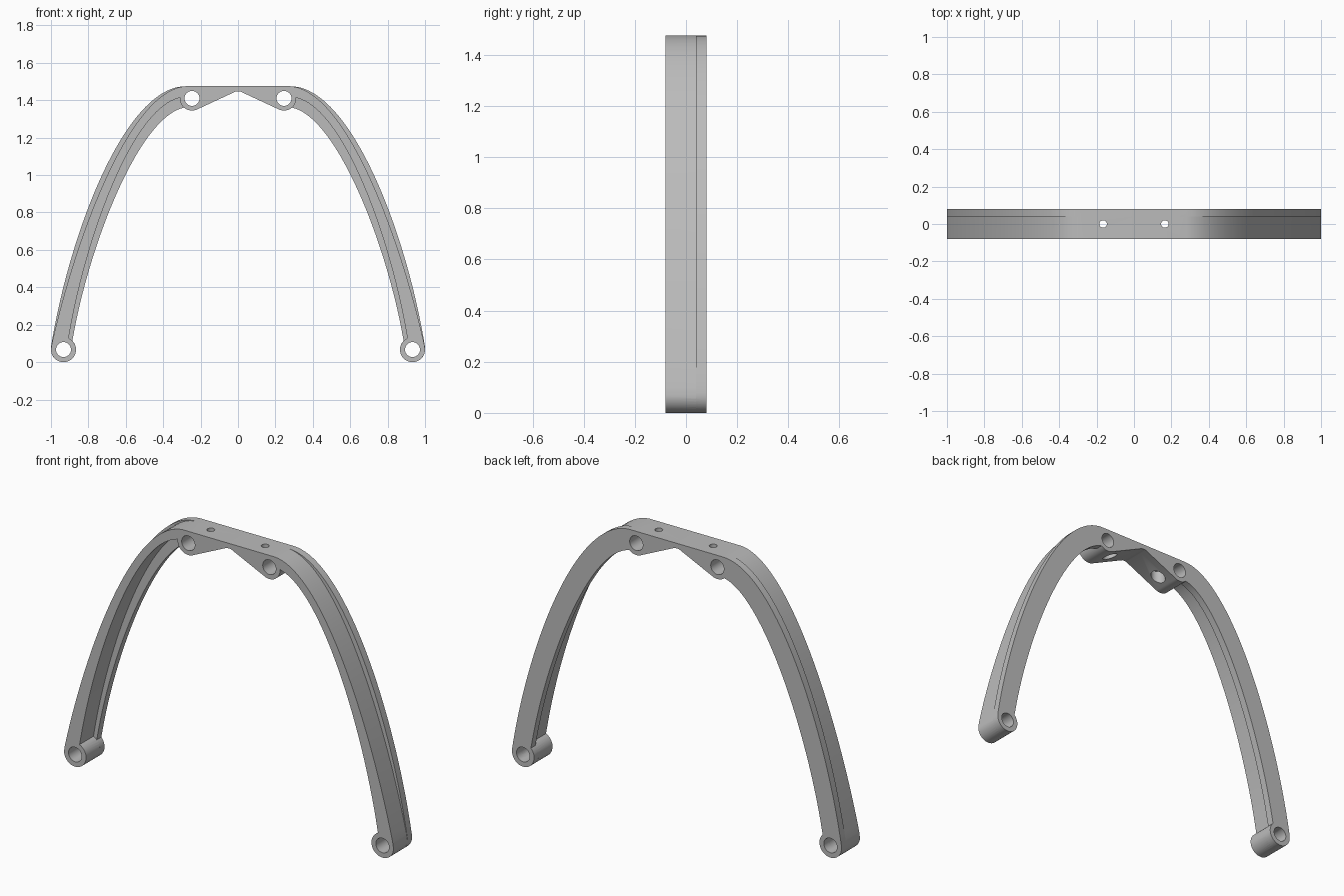
import bpy, bmesh
from math import radians, cos, sin
from mathutils import Matrix, Vector
from mathutils.geometry import interpolate_bezier

if "Cube" in bpy.data.objects:
    bpy.data.objects.remove(bpy.data.objects["Cube"])

grey = bpy.data.materials.new("plain grey")
grey.use_nodes = True
grey.diffuse_color = (0.5, 0.5, 0.5, 1)
grey.node_tree.nodes["Principled BSDF"].inputs["Base Color"].default_value = (0.5, 0.5, 0.5, 1)

TOP = 1.475
FOOT, FOOT_R = (0.933, 0.067), 0.067
SHOULDER, SHOULDER_R = (0.246, 1.41), 0.065
BORE_R = 0.04


def arc(centre, radius, start, end, steps=24):
    angles = [radians(start + (end - start) * i / steps) for i in range(steps + 1)]
    return [(centre[0] + radius * cos(a), centre[1] + radius * sin(a)) for a in angles]


def bezier(*points, steps=40):
    p = [Vector(q) for q in points]
    return [tuple(v) for v in interpolate_bezier(*p, steps)]


def arch_outline(outer, inner, foot_end, shoulder_start):
    """Half outline from the top centre round to the notch, then mirrored."""
    half = [(0, TOP)] + bezier(*outer)
    half += arc(FOOT, FOOT_R, 0, foot_end)
    half += bezier(*inner)[1:-1]
    half += arc(SHOULDER, SHOULDER_R, shoulder_start, -114)
    half += [(0.012, 1.447), (0, 1.447)]
    return half + [(-x, z) for x, z in reversed(half[1:-1])]


def layer(name, outline, y_front, y_back):
    """Filled outline with four bores, extruded along y."""
    curve = bpy.data.curves.new(name, "CURVE")
    curve.dimensions, curve.fill_mode = "2D", "BOTH"
    curve.extrude = (y_back - y_front) / 2
    loops = [outline]
    for cx, cz in (FOOT, SHOULDER):
        for side in (-1, 1):
            loops.append(arc((side * cx, cz), BORE_R, 0, 360, 40)[:-1])
    for loop in loops:
        spline = curve.splines.new("POLY")
        spline.points.add(len(loop) - 1)
        for point, (x, z) in zip(spline.points, loop):
            point.co = (x, z, 0, 1)
        spline.use_cyclic_u = True
    temp = bpy.data.objects.new(name + "_curve", curve)
    bpy.context.collection.objects.link(temp)
    bpy.context.view_layer.update()
    mesh = bpy.data.meshes.new_from_object(temp.evaluated_get(bpy.context.evaluated_depsgraph_get()))
    bpy.data.objects.remove(temp)
    mesh.transform(Matrix.Translation((0, (y_front + y_back) / 2, 0)) @ Matrix.Rotation(radians(90), 4, "X"))
    bm = bmesh.new()
    bm.from_mesh(mesh)
    bmesh.ops.remove_doubles(bm, verts=bm.verts, dist=0.0002)
    bmesh.ops.recalc_face_normals(bm, faces=bm.faces)
    bm.to_mesh(mesh)
    bm.free()
    mesh.materials.clear()
    mesh.materials.append(grey)
    obj = bpy.data.objects.new(name, mesh)
    bpy.context.collection.objects.link(obj)
    return obj


def drill(x, radius, z_low, z_high):
    bpy.ops.mesh.primitive_cylinder_add(vertices=32, radius=radius, depth=z_high - z_low,
                                        location=(x, 0, (z_low + z_high) / 2))
    tool = bpy.context.object
    tool.name, tool.hide_render = "screw_drill", True
    tool.data.materials.append(grey)
    return tool


def boolean(target, tool, operation):
    mod = target.modifiers.new("cut", "BOOLEAN")
    mod.operation, mod.object, mod.solver = operation, tool, "EXACT"
    bpy.context.view_layer.objects.active = target
    bpy.ops.object.modifier_apply(modifier=mod.name)
    bpy.data.objects.remove(tool)


# Wide back flange of the legs, with the bridge between them
flange = layer("back_flange", arch_outline(
    [(0.28, TOP), (0.60, TOP), (0.90, 0.70), (1.0, 0.08)],
    [(0.885, 0.115), (0.80, 0.62), (0.53, 1.31), (0.29, 1.36)], -225, -49), 0.04, 0.08)

# Narrow front rib, set in from both edges of the flange
arch = layer("arch_frame", arch_outline(
    [(0.28, TOP), (0.58, 1.455), (0.87, 0.66), (0.995, 0.10)],
    [(0.905, 0.13), (0.82, 0.65), (0.56, 1.38), (0.30, 1.415)], -246, 5), -0.08, 0.04)

# Screw holes through the bridge, counterbored from below
for x in (-0.165, 0.165):
    boolean(arch, drill(x, 0.02, 1.2, 1.6), "DIFFERENCE")
    boolean(arch, drill(x, 0.038, 1.2, 1.43), "DIFFERENCE")
boolean(arch, flange, "UNION")

bpy.ops.object.select_all(action="DESELECT")
arch.select_set(True)
bpy.context.view_layer.objects.active = arch
bpy.ops.object.shade_smooth_by_angle(angle=radians(30))
